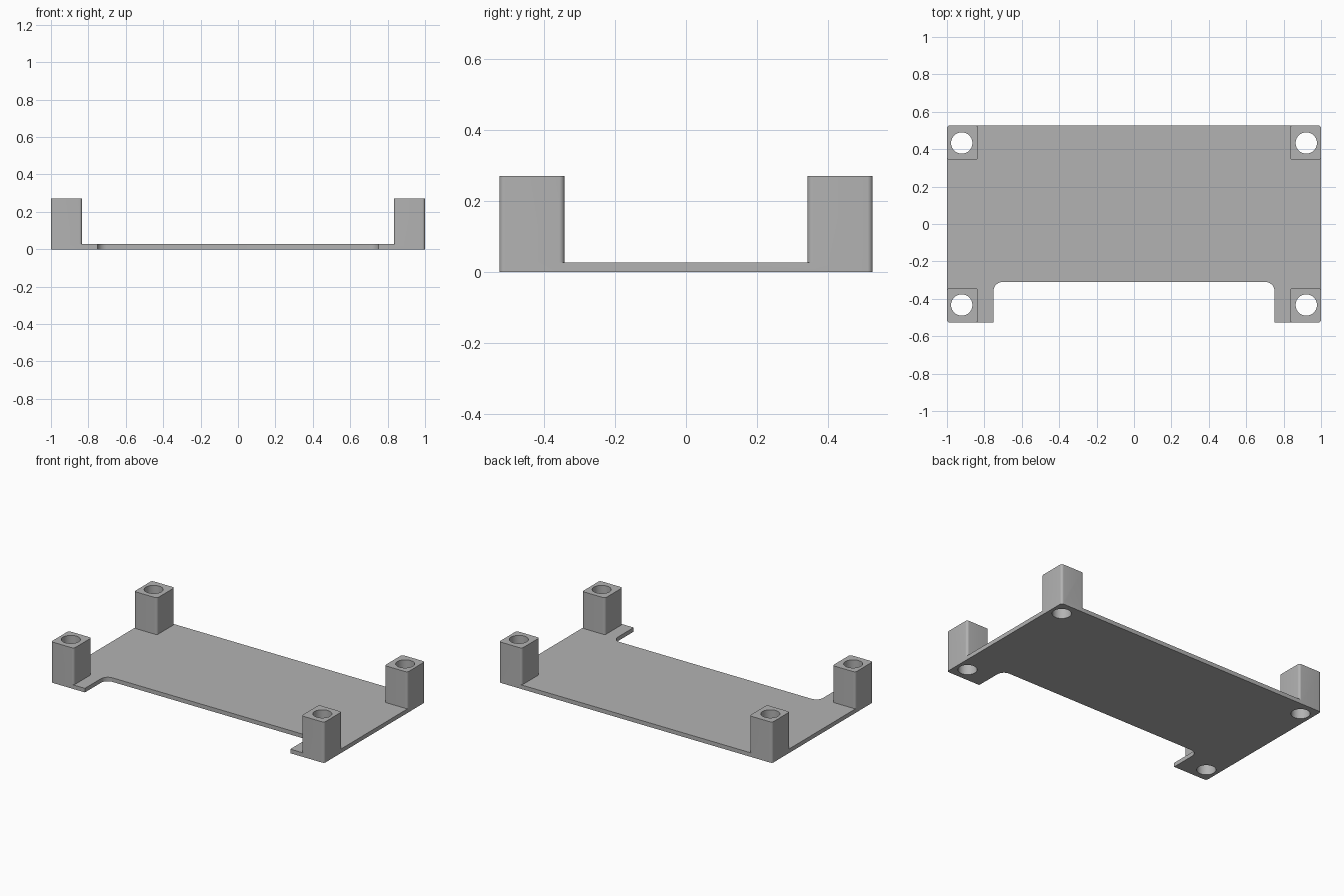
import bpy
import bmesh
from math import cos, sin, pi
from mathutils import Vector

X, Y = 1.0, 0.527            # half size of the tray
PLATE, TOP = 0.027, 0.27     # floor thickness, post height
POST_W, POST_D = 0.167, 0.184
ROUND = 0.015
HOLE_R, HOLE_X, HOLE_Y = 0.057, 0.921, 0.433
NOTCH_X, NOTCH_Y, NOTCH_R = 0.752, -0.31, 0.05

cube = bpy.data.objects.get("Cube")
if cube:
    bpy.data.objects.remove(cube, do_unlink=True)

grey = bpy.data.materials.new("plain grey")
grey.use_nodes = True
colour = (0.45, 0.45, 0.45, 1)
grey.diffuse_color = colour
grey.node_tree.nodes["Principled BSDF"].inputs["Base Color"].default_value = colour


def outline(corners, steps=8):
    """Round each (x, y, radius) corner of a right-angled outline."""
    pts = []
    for i, (x, y, r) in enumerate(corners):
        p = Vector((x, y))
        if not r:
            pts.append(p)
            continue
        a = (Vector(corners[i - 1][:2]) - p).normalized() * r
        b = (Vector(corners[(i + 1) % len(corners)][:2]) - p).normalized() * r
        for k in range(steps + 1):
            t = k / steps * pi / 2
            pts.append(p + a * (1 - sin(t)) + b * (1 - cos(t)))
    return pts


def prism(name, pts, z0, z1):
    """Extrude a flat outline from z0 up to z1."""
    bm = bmesh.new()
    face = bm.faces.new([bm.verts.new((p[0], p[1], z0)) for p in pts])
    new = bmesh.ops.extrude_face_region(bm, geom=[face])["geom"]
    verts = [v for v in new if isinstance(v, bmesh.types.BMVert)]
    bmesh.ops.translate(bm, verts=verts, vec=(0, 0, z1 - z0))
    bmesh.ops.recalc_face_normals(bm, faces=bm.faces)
    mesh = bpy.data.meshes.new(name)
    bm.to_mesh(mesh)
    bm.free()
    mesh.materials.append(grey)
    obj = bpy.data.objects.new(name, mesh)
    bpy.context.collection.objects.link(obj)
    return obj


def combine(target, tool, operation):
    """Apply a boolean and discard its tool."""
    mod = target.modifiers.new(operation.lower(), "BOOLEAN")
    mod.operation, mod.object, mod.solver = operation, tool, "EXACT"
    bpy.context.view_layer.objects.active = target
    bpy.ops.object.modifier_apply(modifier=mod.name)
    bpy.data.objects.remove(tool, do_unlink=True)


# Floor plate with a rounded notch in the front edge
tray = prism("mounting_tray", outline([
    (-X, -Y, ROUND), (-NOTCH_X, -Y, 0), (-NOTCH_X, NOTCH_Y, NOTCH_R),
    (NOTCH_X, NOTCH_Y, NOTCH_R), (NOTCH_X, -Y, 0), (X, -Y, ROUND),
    (X, Y, ROUND), (-X, Y, ROUND)]), 0, PLATE)

corners = [(sx, sy) for sx in (-1, 1) for sy in (-1, 1)]

# Square corner posts, merged with the plate
for sx, sy in corners:
    x0, x1 = sorted((sx * X, sx * (X - POST_W)))
    y0, y1 = sorted((sy * Y, sy * (Y - POST_D)))
    post = prism("post", outline([(x0, y0, ROUND), (x1, y0, ROUND),
                                  (x1, y1, ROUND), (x0, y1, ROUND)]), 0, TOP)
    combine(tray, post, "UNION")

# Screw holes right through the posts and plate
for sx, sy in corners:
    ring = [(sx * HOLE_X + HOLE_R * cos(a), sy * HOLE_Y + HOLE_R * sin(a))
            for a in (2 * pi * k / 48 for k in range(48))]
    combine(tray, prism("drill", ring, -0.1, TOP + 0.1), "DIFFERENCE")

# Smooth the rounded corners and holes, keep edges sharp
bpy.ops.object.select_all(action="DESELECT")
tray.select_set(True)
bpy.context.view_layer.objects.active = tray
bpy.ops.object.shade_smooth_by_angle(angle=pi / 6)
